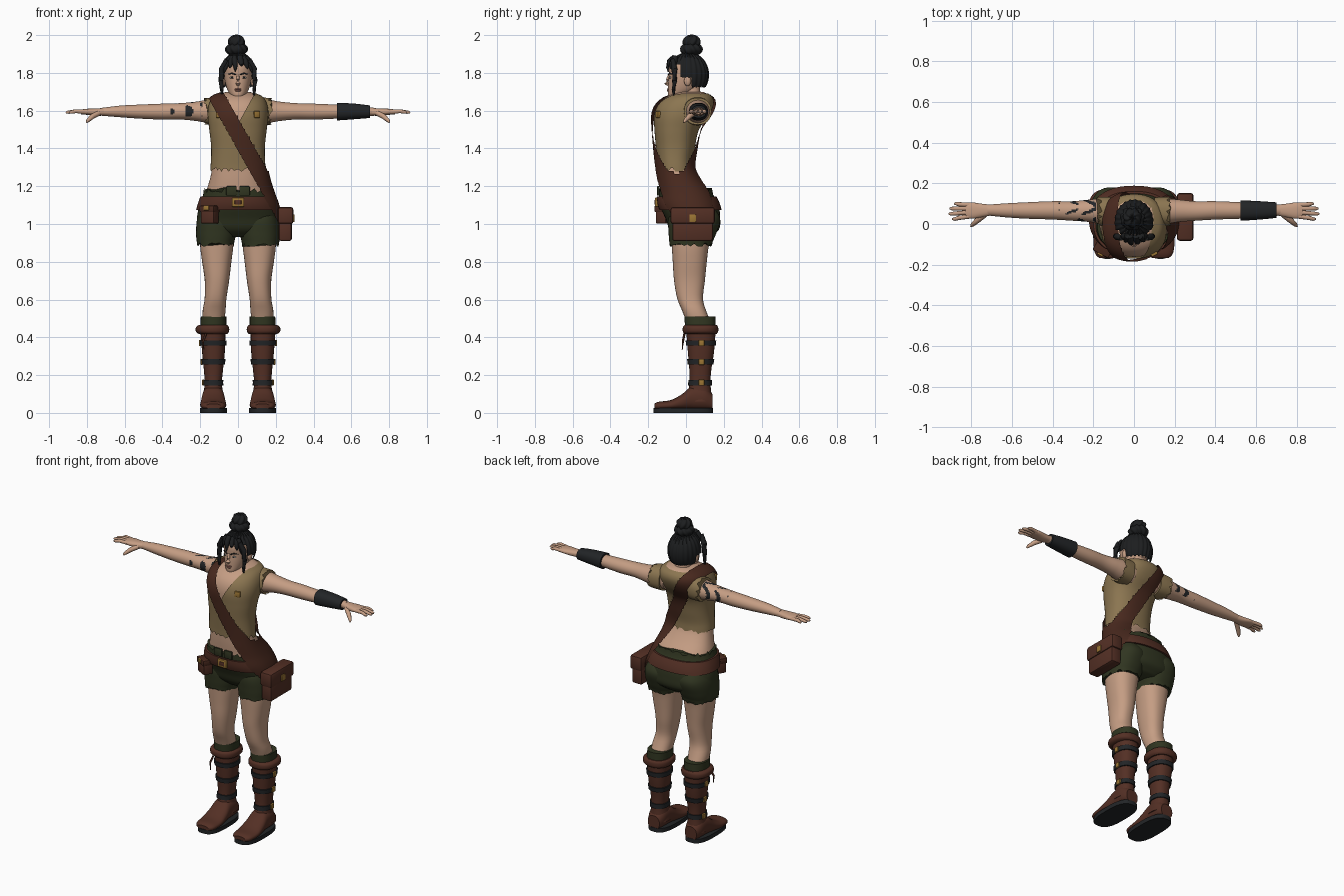
import bpy, bmesh, math, random
from mathutils import Vector, Matrix

random.seed(4)
if "Cube" in bpy.data.objects:
    bpy.data.objects.remove(bpy.data.objects["Cube"])


def material(name, *rgb):
    m = bpy.data.materials.new(name)
    m.use_nodes = True
    m.diffuse_color = (*rgb, 1)
    node = next(n for n in m.node_tree.nodes if n.type == 'BSDF_PRINCIPLED')
    node.inputs["Base Color"].default_value = (*rgb, 1)
    node.inputs["Roughness"].default_value = 0.8
    return m


SKIN = material("skin", .56, .34, .23)
LIPS = material("lips", .36, .16, .12)
WHITE = material("eye white", .6, .56, .5)
HAIR = material("black hair", .012, .013, .014)
CLOTH = material("tan cloth", .26, .18, .082)
STRAP = material("dark brown leather", .066, .022, .013)
LEATHER = material("red brown leather", .088, .029, .018)
OLIVE = material("olive cloth", .03, .036, .015)
GOLD = material("brass", .33, .18, .035)
BLACK = material("charcoal leather", .016, .018, .02)


def finish(name, bm, mats, rule=None, cuts=(), keep=None):
    """Cut, trim and colour a mesh, then make it a smooth-shaded object."""
    for co, no in cuts:
        bmesh.ops.bisect_plane(bm, geom=bm.verts[:] + bm.edges[:] + bm.faces[:],
                               plane_co=co, plane_no=no)
    bmesh.ops.recalc_face_normals(bm, faces=bm.faces[:])
    if keep:
        drop = [f for f in bm.faces if not keep(f.calc_center_median())]
        bmesh.ops.delete(bm, geom=drop, context='FACES')
    if rule:
        for f in bm.faces:
            f.material_index = rule(f.calc_center_median())
    me = bpy.data.meshes.new(name)
    bm.to_mesh(me)
    bm.free()
    ob = bpy.data.objects.new(name, me)
    bpy.context.collection.objects.link(ob)
    for m in mats:
        me.materials.append(m)
    bpy.ops.object.select_all(action='DESELECT')
    ob.select_set(True)
    bpy.context.view_layer.objects.active = ob
    bpy.ops.object.shade_smooth_by_angle(angle=math.radians(40))
    return ob


def bridge(rings):
    bm = bmesh.new()
    rows = [[bm.verts.new(p) for p in ring] for ring in rings]
    n = len(rows[0])
    for a, b in zip(rows, rows[1:]):
        for i in range(n):
            bm.faces.new((a[i], a[(i + 1) % n], b[(i + 1) % n], b[i]))
    bm.faces.new(rows[0])
    bm.faces.new(rows[-1])
    return bm


def at(secs, t):
    """Smoothly interpolated bounds of a section list at t."""
    i = max(k for k in range(len(secs) - 1) if k == 0 or secs[k][0] <= t)
    a, b = secs[i], secs[i + 1]
    p, q = secs[max(i - 1, 0)], secs[min(i + 2, len(secs) - 1)]
    h = b[0] - a[0]
    u = (t - a[0]) / h
    out = []
    for k in range(1, len(a)):
        m0 = (b[k] - p[k]) / (b[0] - p[0]) * h
        m1 = (q[k] - a[k]) / (q[0] - a[0]) * h
        d = b[k] - a[k]
        out.append(a[k] + u * (m0 + u * (3 * d - 2 * m0 - m1 + u * (m0 + m1 - 2 * d))))
    return out


def loft(name, secs, mats, lo=None, hi=None, axis='z', side=1, grow=0, steps=24,
         n=40, p=2.3, hem_lo=0, hem_hi=0, **kw):
    """Loft of rounded sections (t, a0, a1, b0, b1) along an axis, with torn hems."""
    lo = secs[0][0] if lo is None else lo
    hi = secs[-1][0] if hi is None else hi
    rings = []
    for j in range(steps + 1):
        t = lo + (hi - lo) * j / steps
        a0, a1, b0, b1 = at(secs, t)
        ring = []
        for i in range(n):
            w = 2 * math.pi * i / n
            c, s = math.cos(w), math.sin(w)
            a = (a0 + a1) / 2 + ((a1 - a0) / 2 + grow) * math.copysign(abs(c) ** (2 / p), c)
            b = (b0 + b1) / 2 + ((b1 - b0) / 2 + grow) * math.copysign(abs(s) ** (2 / p), s)
            d = t - hem_lo * random.random() * (j == 0) + hem_hi * random.random() * (j == steps)
            x, y, z = {'z': (a, b, d), 'x': (d, a, b), 'y': (a, d, b)}[axis]
            ring.append((x * side, y, z))
        rings.append(ring)
    return finish(name, bridge(rings), mats, **kw)


def tube(name, pts, mat, n=10):
    """Tapered tube through (x, y, z, radius) points."""
    rings = []
    for k, (x, y, z, r) in enumerate(pts):
        d = Vector(pts[min(k + 1, len(pts) - 1)][:3]) - Vector(pts[max(k - 1, 0)][:3])
        q = d.to_track_quat('Z', 'Y')
        rings.append([Vector((x, y, z)) + q @ Vector((r * math.cos(2 * math.pi * i / n),
                     r * math.sin(2 * math.pi * i / n), 0)) for i in range(n)])
    return finish(name, bridge(rings), [mat])


def box(name, center, size, mat, turn=0, bevel=.006):
    bm = bmesh.new()
    bmesh.ops.create_cube(bm, size=1)
    bmesh.ops.scale(bm, vec=size, verts=bm.verts)
    bmesh.ops.bevel(bm, geom=bm.edges[:], offset=min(bevel, min(size) * .3), segments=2,
                    affect='EDGES', profile=.5)
    bm.transform(Matrix.Translation(center) @ Matrix.Rotation(turn, 4, 'Z'))
    return finish(name, bm, [mat])


def ball(name, center, radii, mat, ridges=0, twist=0, depth=.03, segs=24, **kw):
    """Ellipsoid, optionally ridged like combed hair."""
    bm = bmesh.new()
    bmesh.ops.create_uvsphere(bm, u_segments=segs, v_segments=segs // 2, radius=1)
    for v in bm.verts:
        w = math.atan2(v.co.y, v.co.x)
        k = 1 + depth * math.sin(ridges * w + twist * v.co.z) if ridges else 1
        v.co = Vector(center) + Vector([v.co[i] * k * radii[i] for i in range(3)])
    return finish(name, bm, [mat], **kw)


# Torso: (z, half width, front, back)
body = [(z, -w, w, f, b) for z, w, f, b in (
    (.93, .12, -.03, .12), (.97, .20, -.075, .165), (1.03, .208, -.10, .172),
    (1.10, .195, -.13, .162), (1.17, .17, -.135, .125), (1.24, .148, -.14, .065),
    (1.30, .137, -.142, .03), (1.40, .133, -.15, .038), (1.50, .143, -.158, .06),
    (1.58, .152, -.16, .115), (1.64, .143, -.138, .138), (1.68, .115, -.09, .125),
    (1.70, .06, -.03, .09))]
loft("torso", body, [SKIN], lo=1.1, n=48, steps=40)
loft("neck", [(1.64, -.06, .06, -.03, .1), (1.69, -.047, .047, -.022, .078),
              (1.77, -.045, .045, -.03, .07)], [SKIN])

# Vest with a deep pointed neckline and a torn hem
loft("vest", body, [CLOTH], lo=1.3, hi=1.692, grow=.009, n=64, steps=32, hem_lo=.025,
     cuts=[((0, 0, 1.53), (1, 0, s * .55)) for s in (-1, 1)] + [((0, 0, 1.691), (0, 0, 1))],
     keep=lambda c: c.z < 1.69 and c.z > 1.29 and not (c.y < .03 and abs(c.x) < (c.z - 1.53) * .55))

# Shorts, belt and the strap cut as a diagonal band around the body
loft("shorts_hips", body, [OLIVE], hi=1.165, grow=.009, n=56, hem_hi=.03)
loft("belt", body, [LEATHER], lo=1.075, hi=1.145, grow=.02, steps=6, n=56)
across = Vector((.87, 0, .49))
loft("shoulder_strap", body, [STRAP], lo=1.0, grow=.024, n=72, steps=50,
     cuts=[(across * (.724 + d), across) for d in (-.042, .042)],
     keep=lambda c: abs(c.dot(across) - .724) < .042 * 1.0)
box("belt_buckle", (0, -.155, 1.115), (.065, .02, .05), GOLD)
box("belt_buckle_inset", (0, -.164, 1.115), (.035, .008, .024), LEATHER)
for x in (-.035, .035):
    box("shorts_front_tab", (x, -.147, 1.175), (.055, .012, .05), OLIVE)

# Hip bag and small pouch
box("bag_body", (.25, .035, .97), (.07, .215, .12), LEATHER, bevel=.012)
box("bag_flap", (.252, .035, 1.045), (.082, .235, .09), LEATHER, bevel=.014)
box("bag_clasp", (.294, .035, 1.03), (.01, .035, .04), GOLD)
box("front_pouch", (-.15, -.115, 1.045), (.08, .06, .085), LEATHER, turn=-.5)
box("pouch_flap", (-.15, -.118, 1.08), (.088, .068, .035), STRAP, turn=-.5)
box("pouch_clasp", (-.167, -.15, 1.085), (.03, .01, .025), GOLD, turn=-.5)

# Limb sections for the left side
leg = [(.46, .075, .185, .01, .14), (.54, .066, .187, -.02, .107), (.60, .062, .177, -.045, .09),
       (.70, .047, .176, -.063, .1), (.80, .035, .19, -.07, .11), (.88, .025, .2, -.075, .12),
       (.96, .02, .2, -.08, .14)]
shorts_leg = [(.88, .027, .215, -.086, .128), (.95, .010, .222, -.092, .16),
              (1.03, .012, .214, -.092, .18), (1.10, .05, .18, -.06, .14)]
shaft = [(.06, .07, .19, 0, .14), (.15, .085, .177, .018, .13), (.22, .08, .18, .018, .133),
         (.32, .07, .19, .01, .148), (.45, .066, .2, 0, .158)]
foot = [(-.168, .09, .17, .02, .048), (-.15, .07, .19, .015, .058), (-.08, .062, .2, .015, .068),
        (-.02, .066, .196, .015, .1), (.03, .072, .19, .015, .14), (.1, .076, .186, .015, .14),
        (.14, .09, .172, .015, .1)]
arm = [(.08, -.01, .12, 1.53, 1.665), (.16, .0, .125, 1.535, 1.658), (.22, .01, .12, 1.545, 1.648),
       (.30, .016, .112, 1.553, 1.64), (.40, .022, .112, 1.553, 1.637), (.52, .026, .107, 1.558, 1.632),
       (.62, .032, .102, 1.565, 1.627), (.72, .042, .095, 1.573, 1.615)]
hand = [(.70, .043, .094, 1.574, 1.614), (.75, .033, .1, 1.573, 1.612), (.80, .026, .106, 1.578, 1.61),
        (.83, .032, .1, 1.58, 1.606)]


def tattoo(c):
    swirl = math.sin(c.x * 75 + 3 * math.sin(c.y * 55)) + .5 * math.sin(c.y * 130)
    return int(-.37 < c.x < -.19 and swirl > .45 + (-.2 - c.x) * 4 and c.z > 1.57)


for side, word in ((1, "left"), (-1, "right")):
    # Legs
    loft(word + "_leg", leg, [SKIN], side=side)
    loft(word + "_shorts_leg", shorts_leg, [OLIVE], lo=.9, side=side, n=48, hem_lo=.02)

    # Boots
    loft(word + "_sock", [(.44, .062, .2, -.005, .158), (.51, .062, .197, -.008, .155)], [OLIVE],
         side=side, steps=4)
    loft(word + "_boot_cuff", [(.418, .058, .208, -.006, .162), (.428, .048, .222, -.016, .17),
         (.455, .048, .222, -.016, .17), (.465, .058, .208, -.006, .162)], [LEATHER], side=side, steps=9)
    loft(word + "_boot_shaft", shaft, [LEATHER], side=side)
    loft(word + "_boot_foot", foot, [LEATHER], axis='y', side=side)
    loft(word + "_boot_sole", [(0, .057, .202, -.172, .143), (.026, .057, .202, -.172, .143)], [BLACK],
         side=side, steps=1, p=2.8)
    for z in (.16, .27, .37):
        loft(word + "_boot_band", shaft, [BLACK], lo=z - .014, hi=z + .014, side=side, grow=.007, steps=2)
        outer = at(shaft, z)[1]
        box(word + "_boot_buckle", (side * (outer + .007), .082, z), (.012, .03, .032), GOLD)

    # Arms and hands
    loft(word + "_arm", arm, [SKIN, BLACK], axis='x', side=side, steps=90, n=48, p=2,
         rule=tattoo if side < 0 else None)
    loft(word + "_hand", hand, [SKIN], axis='x', side=side)
    for y, tip, reach in ((.037, .024, .895), (.057, .05, .912), (.076, .076, .908), (.094, .1, .885)):
        tube(word + "_finger", [(side * .81, y, 1.594, .011), (side * .86, (y + tip) / 2, 1.597, .0105),
             (side * (reach - .012), tip, 1.592, .009), (side * reach, tip, 1.59, .004)], SKIN)
    tube(word + "_thumb", [(side * .735, .045, 1.588, .014), (side * .77, .018, 1.57, .014),
         (side * .795, -.004, 1.548, .010), (side * .802, -.012, 1.538, .004)], SKIN)

    # Torn shoulder caps with brass buckles
    loft(word + "_shoulder_cap", arm, [CLOTH], lo=.1, hi=.155, axis='x', side=side, grow=.009,
         steps=5, hem_hi=.03)
    box(word + "_chest_buckle", (side * .1, -.148, 1.58), (.035, .016, .035), GOLD, turn=side * .45)

    # Face halves and hanging locks
    ball(word + "_ear", (side * .078, .008, 1.757), (.012, .018, .027), SKIN)
    ball(word + "_eye", (side * .031, -.0835, 1.775), (.014, .006, .006), WHITE)
    ball(word + "_pupil", (side * .031, -.0875, 1.775), (.006, .004, .006), HAIR)
    tube(word + "_eyebrow", [(side * .012, -.094, 1.79, .003), (side * .032, -.087, 1.798, .004),
         (side * .052, -.072, 1.793, .002)], HAIR)
    tube(word + "_hair_lock", [(side * .06, -.07, 1.87, .012), (side * .084, -.062, 1.82, .017),
         (side * .09, -.06, 1.76, .014), (side * .086, -.066, 1.71, .010), (side * .085, -.064, 1.665, .002)], HAIR)

loft("left_bracer", arm, [BLACK], lo=.525, hi=.7, axis='x', grow=.01, steps=10)
tube("right_boot_lace", [(-.17, -.008, .42, .006), (-.185, -.016, .38, .006), (-.18, -.02, .335, .003)], STRAP)

# Head
loft("head", [(z, -w, w, f, b) for z, w, f, b in (
    (1.665, .018, -.088, -.05), (1.68, .038, -.095, .0), (1.71, .056, -.095, .05),
    (1.75, .068, -.094, .08), (1.79, .073, -.091, .09), (1.83, .073, -.09, .09),
    (1.87, .06, -.07, .08), (1.89, .03, -.04, .05))], [SKIN], p=2.1)
tube("nose", [(0, -.088, 1.79, .006), (0, -.097, 1.765, .009), (0, -.102, 1.745, .013),
              (0, -.094, 1.735, .008)], SKIN)
ball("upper_lip", (0, -.093, 1.714), (.019, .008, .005), LIPS)
ball("lower_lip", (0, -.093, 1.706), (.016, .009, .006), LIPS)

# Hair: combed cap, fringe and coiled bun
ball("hair_cap", (0, .012, 1.79), (.095, .108, .118), HAIR, ridges=22, depth=.022, segs=112,
     cuts=[((0, 0, 1.845), (0, 0, 1)), ((0, -.03, 0), (0, 1, 0))],
     keep=lambda c: c.z > 1.845 or (c.y > -.03 and c.z > (1.775 if c.y < .03 else 1.725)))
for root, tip, z in ((-.035, -.068, 1.80), (-.03, -.042, 1.825), (-.02, -.014, 1.805),
                     (.01, .02, 1.835), (.03, .048, 1.82), (.04, .07, 1.80)):
    y = -.102 + abs(tip) * .45
    tube("fringe_strand", [(root, -.06, 1.885, .015), ((root + tip) / 2, y + .01, 1.86, .016),
         (tip, y, (z + 1.85) / 2, .010), (tip * 1.05, y, z, .002)], HAIR)
ball("bun_base", (-.008, .028, 1.925), (.058, .058, .036), HAIR, ridges=9, twist=3, depth=.06, segs=72)
ball("bun_top", (-.008, .03, 1.962), (.044, .046, .038), HAIR, ridges=7, twist=-4, depth=.07, segs=72)
